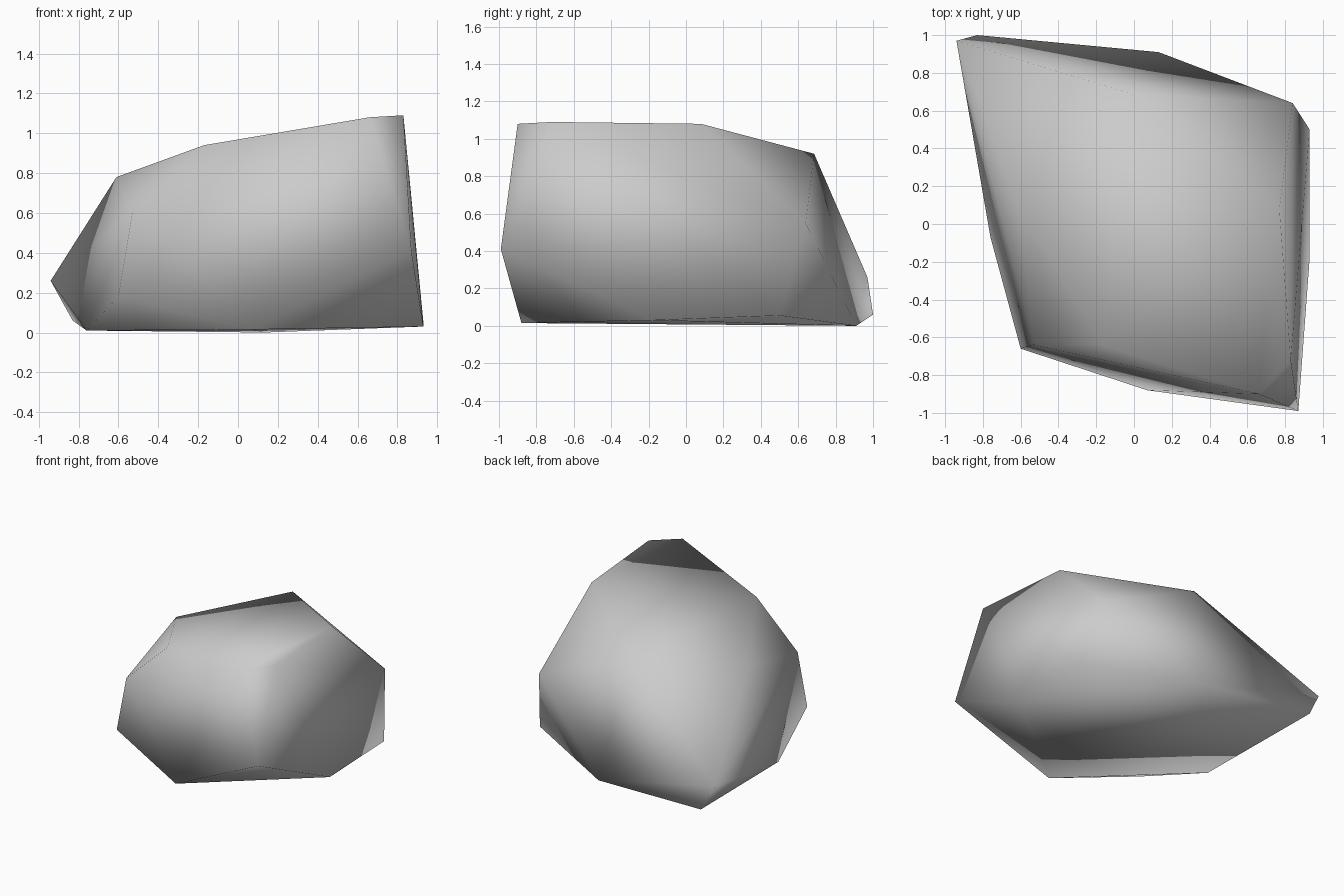
import bpy, bmesh

if "Cube" in bpy.data.objects:
    bpy.data.objects.remove(bpy.data.objects["Cube"])

# Corner points of the boulder, grouped by height
base = [(0.13, 0.91, 0.0), (0.07, -0.88, 0.015), (-0.76, -0.07, 0.01),
        (0.93, -0.18, 0.03), (0.93, 0.50, 0.055), (-0.83, 1.0, 0.06)]
middle = [(-0.94, 0.97, 0.26), (-0.60, -0.66, 0.18), (0.87, -0.99, 0.41),
          (0.84, 0.64, 0.55), (-0.53, -0.64, 0.60)]
crown = [(-0.61, 0.10, 0.78), (0.0, 0.685, 0.92), (-0.17, -0.64, 0.94),
         (0.66, -0.90, 1.08), (0.83, -0.72, 1.09), (0.77, 0.08, 1.08)]

# Wrap the corners in a faceted stone skin
bm = bmesh.new()
for p in base + middle + crown:
    bm.verts.new(p)
bmesh.ops.convex_hull(bm, input=bm.verts[:])
bmesh.ops.recalc_face_normals(bm, faces=bm.faces[:])
for f in bm.faces:
    f.smooth = True
mesh = bpy.data.meshes.new("boulder")
bm.to_mesh(mesh)
bm.free()

# Stone colour
stone = bpy.data.materials.new("stone_grey")
stone.diffuse_color = (0.6, 0.6, 0.6, 1)
stone.use_nodes = True
stone.node_tree.nodes["Principled BSDF"].inputs["Base Color"].default_value = stone.diffuse_color
mesh.materials.append(stone)

boulder = bpy.data.objects.new("boulder", mesh)
bpy.context.collection.objects.link(boulder)
